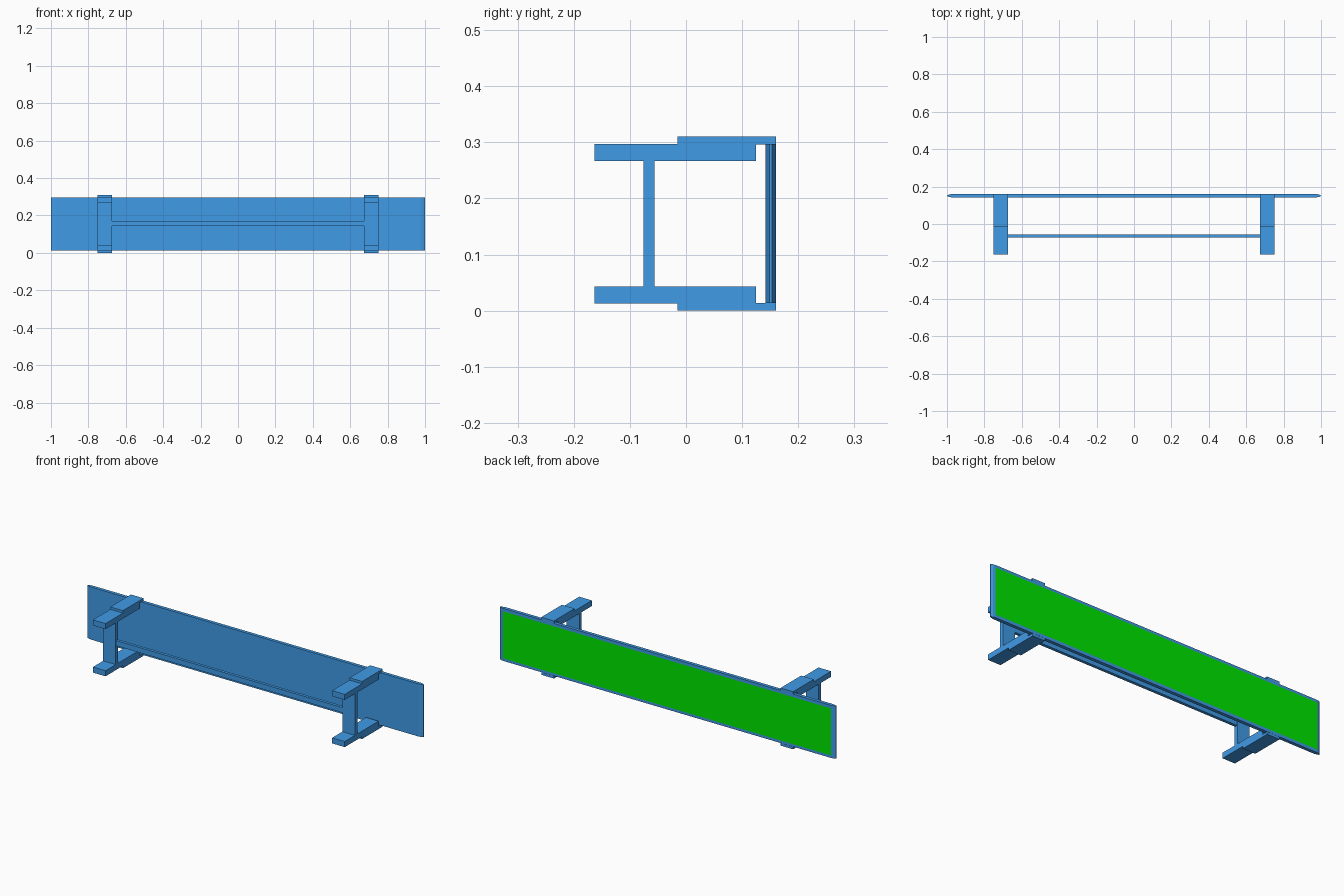
import bpy, bmesh

if "Cube" in bpy.data.objects:
    bpy.data.objects.remove(bpy.data.objects["Cube"])


def material(name, color):
    m = bpy.data.materials.new(name)
    m.diffuse_color = (*color, 1.0)
    m.use_nodes = True
    m.node_tree.nodes["Principled BSDF"].inputs["Base Color"].default_value = m.diffuse_color
    return m


BLUE = material("blue_metal", (0.052, 0.33, 0.8))
GREEN = material("green_face", (0.0, 0.8, 0.0))


def finish(name, bm, mat, fix_normals=True):
    if fix_normals:
        bmesh.ops.recalc_face_normals(bm, faces=bm.faces)
    me = bpy.data.meshes.new(name)
    bm.to_mesh(me)
    bm.free()
    me.materials.append(mat)
    ob = bpy.data.objects.new(name, me)
    bpy.context.collection.objects.link(ob)
    return ob


def box(name, x, y, z):
    bm = bmesh.new()
    bmesh.ops.create_cube(bm, size=1.0)
    for v in bm.verts:
        v.co = [r[0] if c < 0 else r[1] for c, r in zip(v.co, (x, y, z))]
    return finish(name, bm, BLUE)


def prism(name, outline, z0, z1):
    bm = bmesh.new()
    face = bm.faces.new([bm.verts.new((x, y, z0)) for x, y in outline])
    top = bmesh.ops.extrude_face_region(bm, geom=[face])
    verts = [g for g in top["geom"] if isinstance(g, bmesh.types.BMVert)]
    bmesh.ops.translate(bm, verts=verts, vec=(0, 0, z1 - z0))
    return finish(name, bm, BLUE)


# Long upright panel with tapered, rounded ends
end = [(0.975, 0.142), (0.99, 0.1455), (1.0, 0.149),
       (1.0, 0.153), (0.99, 0.1575), (0.975, 0.160)]
prism("panel", end + [(-x, y) for x, y in reversed(end)], 0.014, 0.297)

# Green facing sheet on the back of the panel, facing +y
bm = bmesh.new()
corners = ((0.978, 0.029), (-0.978, 0.029), (-0.978, 0.282), (0.978, 0.282))
bm.faces.new([bm.verts.new((x, 0.162, z)) for x, z in corners])
finish("green_facing", bm, GREEN, fix_normals=False)

# Two mirrored bracket frames
for side, s in (("left", -1), ("right", 1)):
    x = sorted((s * 0.675, s * 0.75))
    box(f"{side}_post", x, (-0.076, -0.056), (0.043, 0.267))
    box(f"{side}_lower_arm", x, (-0.163, 0.125), (0.013, 0.043))
    box(f"{side}_upper_arm", x, (-0.163, 0.125), (0.267, 0.297))
    box(f"{side}_lower_clamp", x, (-0.015, 0.160), (0.0, 0.0135))
    box(f"{side}_upper_clamp", x, (-0.015, 0.160), (0.2965, 0.31))

# Rail joining the two posts
box("cross_rail", (-0.676, 0.676), (-0.073, -0.057), (0.143, 0.171))
